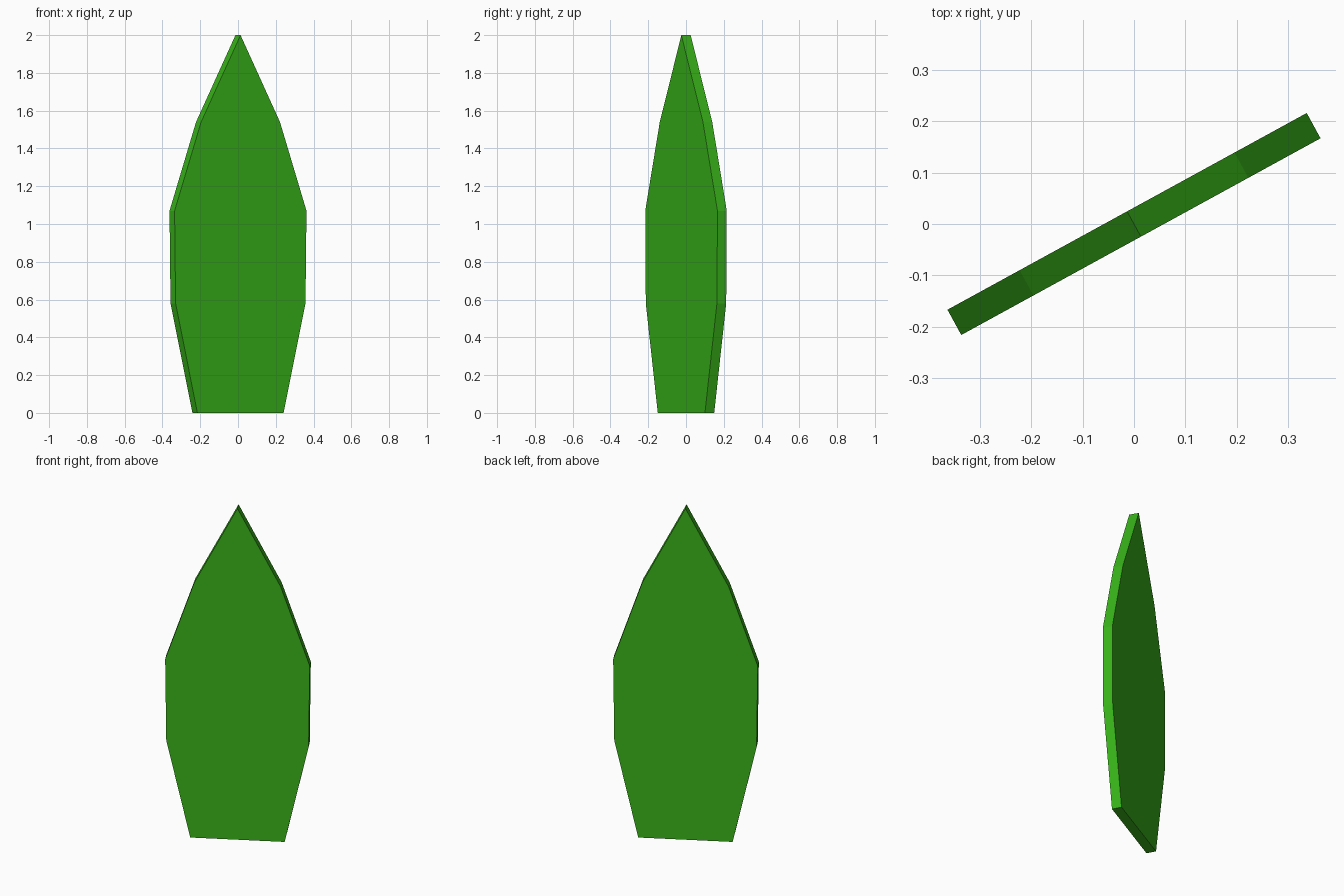
import bpy, bmesh
from math import radians
from mathutils import Matrix

if "Cube" in bpy.data.objects:
    bpy.data.objects.remove(bpy.data.objects["Cube"])

HALF_THICK = 0.028
TURN = radians(28.7)

# Half-width of the blade at each height, base to shoulder; the tip is a point
profile = [(0.26, 0.0), (0.392, 0.58), (0.398, 1.07), (0.238, 1.54)]
outline = profile + [(0.0, 2.0)] + [(-w, z) for w, z in reversed(profile)]

# Leaf blade: flat outline extruded through its thickness, then turned about z
bm = bmesh.new()
face = bm.faces.new([bm.verts.new((x, -HALF_THICK, z)) for x, z in outline])
ext = bmesh.ops.extrude_face_region(bm, geom=[face], use_keep_orig=True)
verts = [g for g in ext["geom"] if isinstance(g, bmesh.types.BMVert)]
bmesh.ops.translate(bm, verts=verts, vec=(0, 2 * HALF_THICK, 0))
bmesh.ops.recalc_face_normals(bm, faces=bm.faces)
bm.transform(Matrix.Rotation(TURN, 4, 'Z'))

mesh = bpy.data.meshes.new("leaf_blade")
bm.to_mesh(mesh)
bm.free()
leaf = bpy.data.objects.new("leaf_blade", mesh)
bpy.context.collection.objects.link(leaf)

# Leaf green
green = bpy.data.materials.new("leaf_green")
green.diffuse_color = (0.04, 0.45, 0.01, 1)
green.use_nodes = True
green.node_tree.nodes["Principled BSDF"].inputs["Base Color"].default_value = green.diffuse_color
mesh.materials.append(green)
